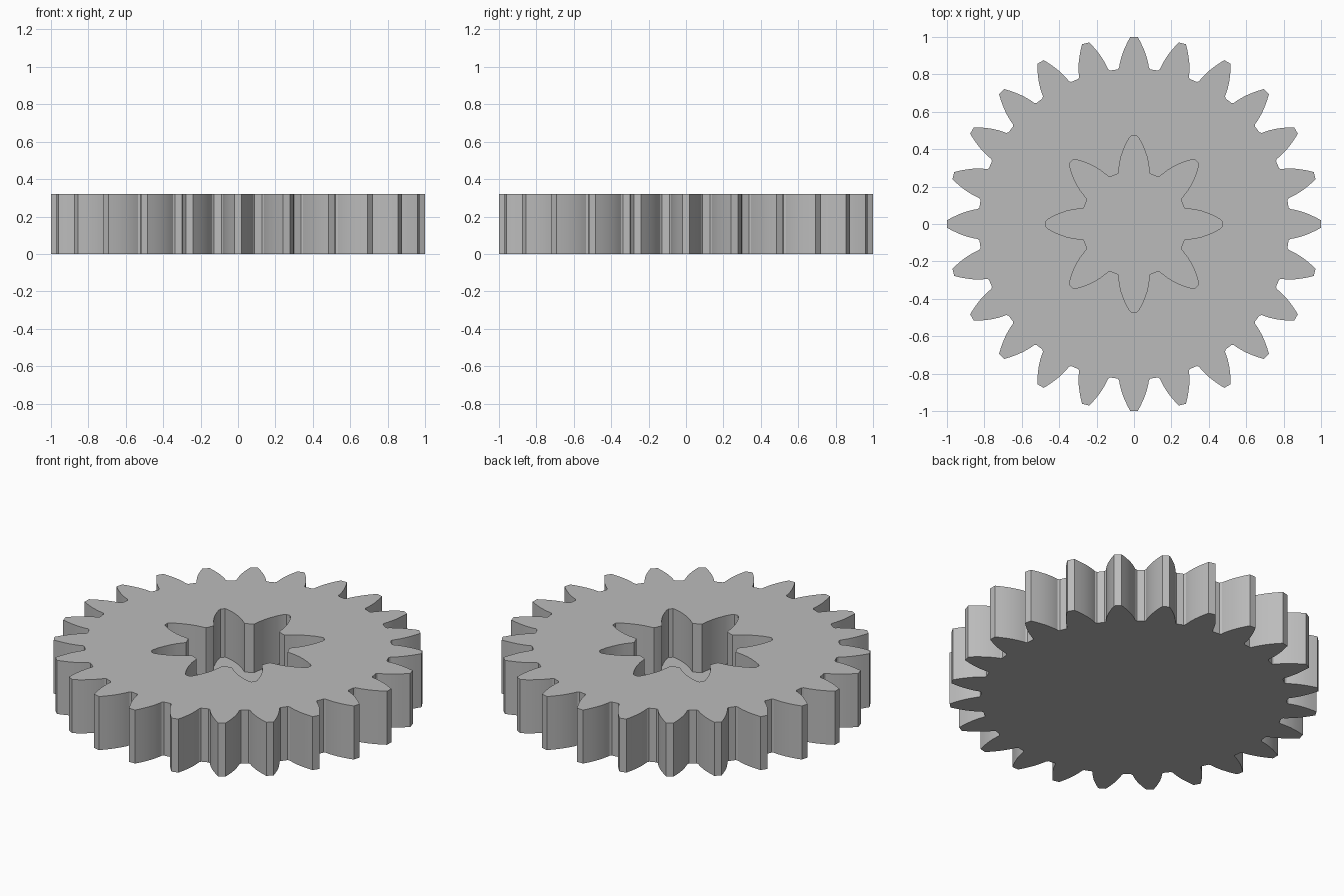
import bpy
import bmesh
from math import sin, cos, tau, radians

default = bpy.data.objects.get("Cube")
if default:
    bpy.data.objects.remove(default, do_unlink=True)

HEIGHT = 0.32
FLOOR = 0.03

# Half tooth outlines from tip to root: (distance from tooth axis, radius along it)
GEAR_TOOTH = [(0.02, 1.0), (0.036, 0.97), (0.05, 0.94), (0.062, 0.91),
              (0.071, 0.88), (0.077, 0.855), (0.08, 0.835), (0.088, 0.826)]
SOCKET_TOOTH = [(0.012, 0.474), (0.024, 0.462), (0.042, 0.43), (0.057, 0.395),
                (0.069, 0.36), (0.077, 0.325), (0.081, 0.29), (0.084, 0.27),
                (0.094, 0.265)]


def toothed_outline(half, count):
    """Mirror the half tooth and repeat it around the centre."""
    tooth = [(-t, r) for t, r in reversed(half)] + half
    points = []
    for i in range(count):
        a = i * tau / count
        points += [(t * cos(a) + r * sin(a), r * cos(a) - t * sin(a)) for t, r in tooth]
    return points


def ring(bm, points, z):
    return [bm.verts.new((x, y, z)) for x, y in points]


def walls(bm, low, high):
    for i in range(len(low)):
        j = (i + 1) % len(low)
        bm.faces.new((low[i], low[j], high[j], high[i]))


def loop_edges(bm, verts):
    return [bm.edges.get((verts[i - 1], verts[i])) for i in range(len(verts))]


bm = bmesh.new()
outer = toothed_outline(GEAR_TOOTH, 24)
inner = toothed_outline(SOCKET_TOOTH, 8)

# Outer teeth and solid underside
base, rim = ring(bm, outer, 0), ring(bm, outer, HEIGHT)
walls(bm, base, rim)
bm.faces.new(base)

# Blind star-shaped socket
floor, mouth = ring(bm, inner, FLOOR), ring(bm, inner, HEIGHT)
walls(bm, floor, mouth)
bm.faces.new(floor)

# Top face between the rim and the socket mouth
bmesh.ops.triangle_fill(bm, use_beauty=True,
                        edges=loop_edges(bm, rim) + loop_edges(bm, mouth))
bmesh.ops.recalc_face_normals(bm, faces=bm.faces)

mesh = bpy.data.meshes.new("gear_wheel")
bm.to_mesh(mesh)
bm.free()
gear = bpy.data.objects.new("gear_wheel", mesh)
bpy.context.collection.objects.link(gear)

# Plain grey material
grey = bpy.data.materials.new("plain_grey")
grey.use_nodes = True
colour = (0.5, 0.5, 0.5, 1)
grey.diffuse_color = colour
grey.node_tree.nodes["Principled BSDF"].inputs["Base Color"].default_value = colour
mesh.materials.append(grey)

# Smooth tooth flanks with crisp corners
bpy.ops.object.select_all(action='DESELECT')
gear.select_set(True)
bpy.context.view_layer.objects.active = gear
bpy.ops.object.shade_smooth_by_angle(angle=radians(25))
